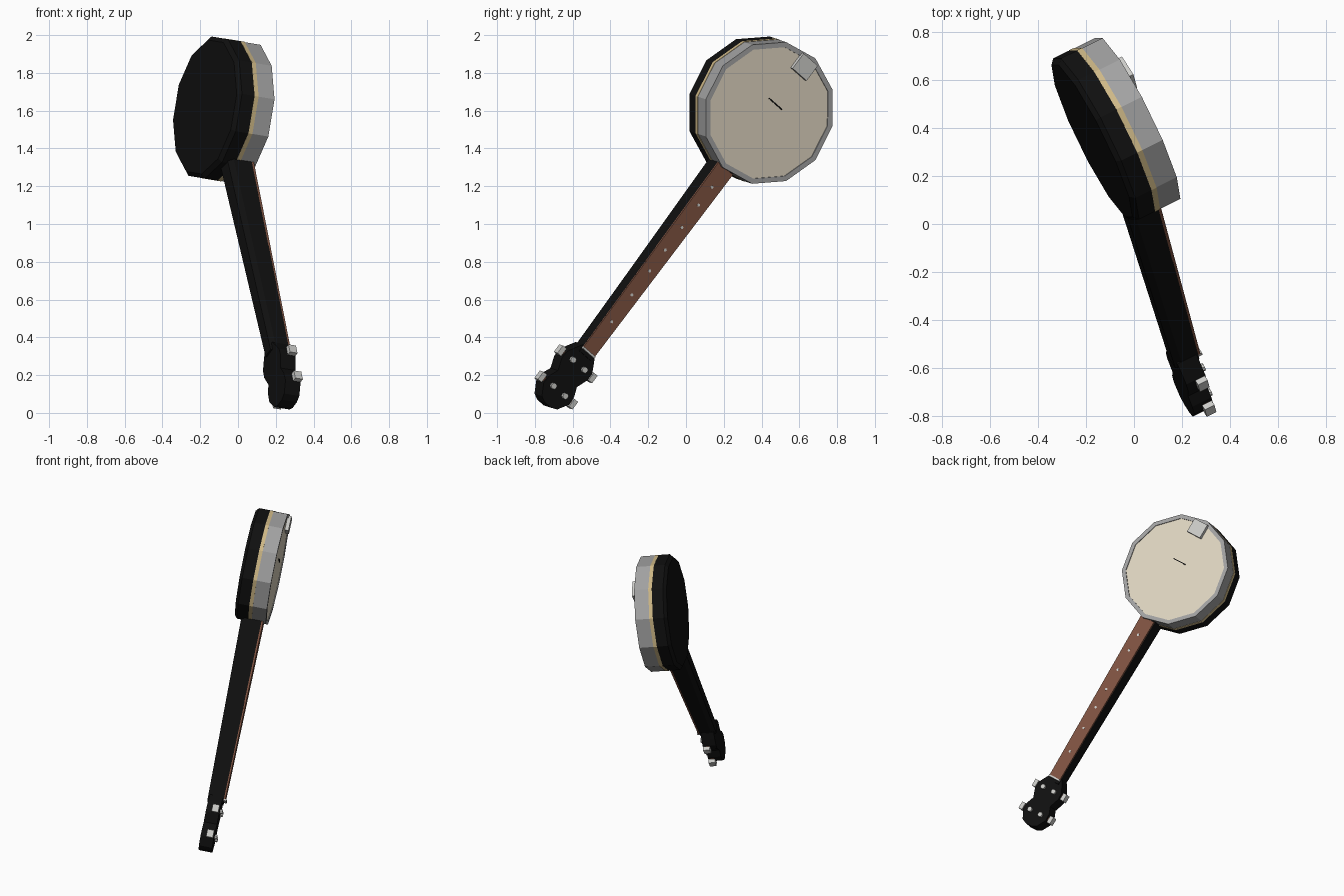
import bpy, bmesh, math
from mathutils import Matrix, Vector

if "Cube" in bpy.data.objects:
    bpy.data.objects.remove(bpy.data.objects["Cube"])

# Local frame: X across the neck, Y along the neck toward the drum, Z out of the drum head
Z = Vector((0.885, 0.44, -0.147)).normalized()
Y = Vector((-0.1616, 0.59, 0.792))
Y = (Y - Z * Y.dot(Z)).normalized()
X = Y.cross(Z)
PLACE = Matrix.Translation((0.015, 0.44, 1.588)) @ Matrix((X, Y, Z)).transposed().to_4x4()


def mat(name, rgb):
    m = bpy.data.materials.new(name)
    m.diffuse_color = (*rgb, 1)
    m.use_nodes = True
    m.node_tree.nodes["Principled BSDF"].inputs["Base Color"].default_value = m.diffuse_color
    return m


BLACK = mat("black", (0.005, 0.005, 0.005))
STEEL = mat("steel_grey", (0.36, 0.36, 0.36))
TAN = mat("binding_tan", (0.62, 0.48, 0.24))
SKIN = mat("drum_skin", (0.73, 0.66, 0.53))
BROWN = mat("fingerboard_brown", (0.21, 0.085, 0.052))
LIGHT = mat("light_grey", (0.6, 0.6, 0.58))


def finish(name, bm, material):
    bmesh.ops.recalc_face_normals(bm, faces=bm.faces)
    me = bpy.data.meshes.new(name)
    bm.to_mesh(me)
    bm.free()
    me.materials.append(material)
    ob = bpy.data.objects.new(name, me)
    ob.matrix_world = PLACE
    bpy.context.collection.objects.link(ob)
    return ob


def loft(name, rings, material):
    """Join closed rings of points and cap both ends."""
    bm = bmesh.new()
    loops = [[bm.verts.new(p) for p in r] for r in rings]
    for a, b in zip(loops, loops[1:]):
        n = len(a)
        for i in range(n):
            bm.faces.new((a[i], a[(i + 1) % n], b[(i + 1) % n], b[i]))
    bm.faces.new(loops[0])
    bm.faces.new(loops[-1])
    return finish(name, bm, material)


def turned(name, profile, material, sides=12, centre=(0, 0), turn=86):
    rings = []
    for r, z in profile:
        angles = [math.radians(turn + 360 * i / sides) for i in range(sides)]
        rings.append([(centre[0] + r * math.cos(t), centre[1] + r * math.sin(t), z) for t in angles])
    return loft(name, rings, material)


def box(name, centre, size, material):
    bm = bmesh.new()
    bmesh.ops.create_cube(bm, size=1)
    for v in bm.verts:
        v.co = Vector(centre) + Vector(v.co[i] * size[i] for i in range(3))
    return finish(name, bm, material)


# Drum: back shell, binding, metal rim with lip, skin
turned("back_shell", [(0.365, -0.215), (0.387, -0.195), (0.387, -0.12)], BLACK)
turned("binding", [(0.388, -0.12), (0.388, -0.096)], TAN)
turned("rim", [(0.386, -0.096), (0.386, 0), (0.358, 0), (0.358, -0.02)], STEEL)
turned("drum_head", [(0.36, -0.03), (0.36, -0.006)], SKIN, 24)
box("tailpiece", (0, 0.31, 0.004), (0.11, 0.1, 0.03), LIGHT)
box("bridge", (0, 0.06, -0.003), (0.1, 0.006, 0.008), BLACK)


# Neck: tapered, chamfered on the back
def neck_ring(y, w, front, back):
    mid = back + 0.03
    return [(-w, y, front), (w, y, front), (w, y, mid), (w * 0.7, y, back),
            (-w * 0.7, y, back), (-w, y, mid)]


loft("neck", [neck_ring(-0.35, 0.056, -0.028, -0.168), neck_ring(-1.63, 0.044, -0.028, -0.135)], BLACK)


def board_ring(y, w):
    return [(-w, y, -0.03), (w, y, -0.03), (w, y, -0.018), (-w, y, -0.018)]


loft("fingerboard", [board_ring(-0.375, 0.056), board_ring(-1.6, 0.044)], BROWN)
box("nut", (0, -1.606, -0.02), (0.088, 0.012, 0.02), LIGHT)

# Fret position dots along the fingerboard
for i, y in enumerate((-0.5, -0.62, -0.77, -0.92, -1.06, -1.22, -1.4)):
    turned(f"position_dot_{i}", [(0.009, -0.02), (0.009, -0.0165)], LIGHT, 6, (0, y))

# Headstock: two-lobed outline
half = [(0.046, -1.59), (0.075, -1.635), (0.098, -1.675), (0.1, -1.72), (0.074, -1.785),
        (0.096, -1.835), (0.098, -1.885), (0.06, -1.945), (0.025, -1.96)]
outline = half + [(-x, y) for x, y in reversed(half)]
loft("headstock", [[(x, y, z) for x, y in outline] for z in (-0.125, -0.035)], BLACK)

# Tuners: post on the face, shaft and button on each side
for side in (-1, 1):
    for row, y in (("upper", -1.69), ("lower", -1.865)):
        tag = f"{row}_{'left' if side < 0 else 'right'}"
        turned("tuner_post_" + tag, [(0.017, -0.04), (0.017, -0.018)], LIGHT, 8, (side * 0.045, y))
        box("tuner_shaft_" + tag, (side * 0.1, y, -0.063), (0.03, 0.025, 0.025), BROWN)
        box("tuner_button_" + tag, (side * 0.121, y, -0.063), (0.028, 0.05, 0.045), LIGHT)
